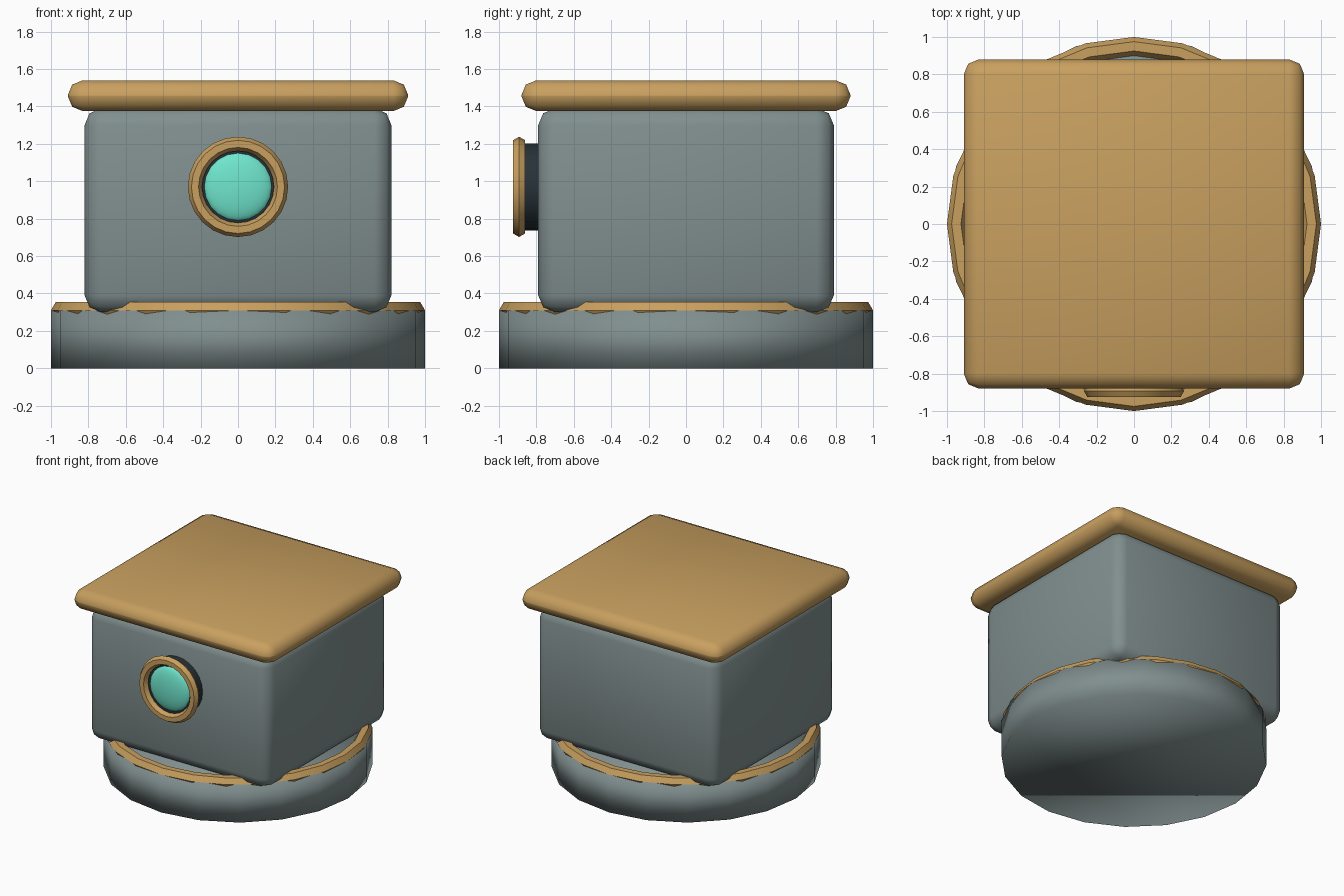
import bpy, bmesh, math

if "Cube" in bpy.data.objects:
    bpy.data.objects.remove(bpy.data.objects["Cube"])


def material(name, rgb):
    m = bpy.data.materials.new(name)
    m.diffuse_color = (*rgb, 1)
    m.use_nodes = True
    m.node_tree.nodes["Principled BSDF"].inputs["Base Color"].default_value = m.diffuse_color
    return m


SLATE = material("slate", (0.22, 0.275, 0.275))
BRASS = material("brass", (0.58, 0.35, 0.115))
DARK = material("dark_metal", (0.02, 0.032, 0.04))
TEAL = material("teal_glass", (0.16, 0.79, 0.61))
FACING = (math.pi / 2, 0, 0)  # turns a part's axis to the front


def finish(name, mat, angle=None):
    ob = bpy.context.object
    ob.name = ob.data.name = name
    ob.data.materials.append(mat)
    if angle:
        bpy.ops.object.shade_smooth_by_angle(angle=math.radians(angle))
    else:
        bpy.ops.object.shade_smooth()
    return ob


def rounded_box(name, size, z0, bevel, mat):
    bpy.ops.mesh.primitive_cube_add(size=1, location=(0, 0, z0 + size[2] / 2))
    me = bpy.context.object.data
    bm = bmesh.new()
    bm.from_mesh(me)
    bmesh.ops.scale(bm, vec=size, verts=bm.verts)
    bmesh.ops.bevel(bm, geom=bm.edges[:], offset=bevel, offset_type='OFFSET',
                    segments=2, profile=0.5, affect='EDGES')
    bm.to_mesh(me)
    bm.free()
    return finish(name, mat, 60)


def ring(name, location, rotation, major, minor):
    bpy.ops.mesh.primitive_torus_add(
        location=location, rotation=rotation, major_radius=major,
        minor_radius=minor, major_segments=24, minor_segments=6)
    return finish(name, BRASS, 40)


# Round base with trim ring
bpy.ops.mesh.primitive_cylinder_add(vertices=20, radius=1, depth=0.31,
                                    location=(0, 0, 0.155))
finish("base_disc", SLATE)
ring("base_trim", (0, 0, 0.31), (0, 0, 0), 0.95, 0.05)

# Housing and lid
rounded_box("housing", (1.64, 1.58, 1.09), 0.30, 0.09, SLATE)
rounded_box("lid", (1.82, 1.76, 0.165), 1.375, 0.08, BRASS)

# Front eye: barrel, trim ring and domed glass
bpy.ops.mesh.primitive_cylinder_add(vertices=24, radius=0.232, depth=0.13,
                                    location=(0, -0.815, 0.97), rotation=FACING)
finish("eye_barrel", DARK, 40)
ring("eye_trim", (0, -0.8925, 0.97), FACING, 0.23, 0.038)
bpy.ops.mesh.primitive_uv_sphere_add(segments=20, ring_count=12, radius=0.183,
                                     location=(0, -0.875, 0.97), rotation=FACING)
bpy.context.object.scale.z = 0.26
finish("eye_glass", TEAL)
